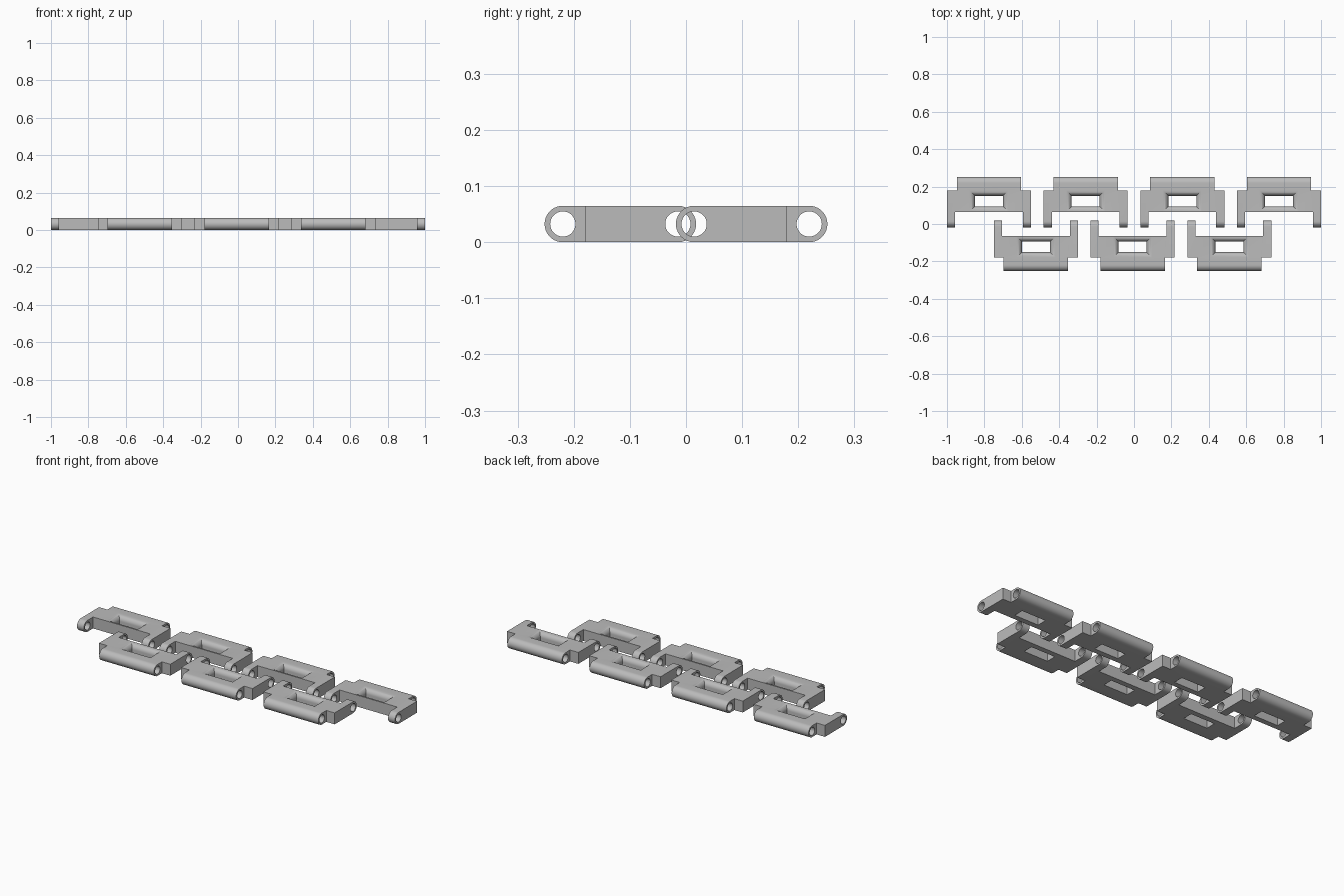
import bpy, bmesh, math
from mathutils import Matrix

if "Cube" in bpy.data.objects:
    bpy.data.objects.remove(bpy.data.objects["Cube"], do_unlink=True)

HEIGHT = 0.065
R = HEIGHT / 2                      # rounded hinge ends
PIN_R = 0.0225
ARM_Y, TAB_Y = 0.0145, 0.2195       # pin hole centres
BODY_FRONT, SHOULDER = 0.064, 0.18
HALF, TAB_HALF, ARM_IN = 0.2245, 0.172, 0.181

grey = bpy.data.materials.new("plain grey")
grey.use_nodes = True
COLOUR = (0.5, 0.5, 0.5, 1)
grey.diffuse_color = COLOUR
grey.node_tree.nodes["Principled BSDF"].inputs["Base Color"].default_value = COLOUR


def loft(name, rings):
    """Solid skinned through matching rings of points."""
    bm = bmesh.new()
    loops = [[bm.verts.new(p) for p in ring] for ring in rings]
    for a, b in zip(loops, loops[1:]):
        for i in range(len(a)):
            j = (i + 1) % len(a)
            bm.faces.new((a[i], a[j], b[j], b[i]))
    bm.faces.new(loops[0])
    bm.faces.new(loops[-1])
    bmesh.ops.recalc_face_normals(bm, faces=bm.faces)
    mesh = bpy.data.meshes.new(name)
    bm.to_mesh(mesh)
    bm.free()
    mesh.materials.append(grey)
    obj = bpy.data.objects.new(name, mesh)
    bpy.context.collection.objects.link(obj)
    return obj


def arc(cy, r, start, end, n):
    steps = [start + (end - start) * i / n for i in range(n + 1)]
    return [(cy + r * math.cos(a), R + r * math.sin(a)) for a in steps]


def bar(name, profile):
    """Side profile swept across the whole link."""
    return loft(name, [[(x, y, z) for y, z in profile] for x in (-0.3, 0.3)])


# Plan outline: wide body, narrower rear tab, two front arms
right = [(ARM_IN, BODY_FRONT), (ARM_IN, -0.05), (HALF, -0.05),
         (HALF, SHOULDER), (TAB_HALF, SHOULDER), (TAB_HALF, 0.3)]
plan = right + [(-x, y) for x, y in reversed(right)]
link = loft("chain_link", [[(x, y, z) for x, y in plan] for z in (-0.02, HEIGHT + 0.02)])

# Rounded-end side shape, pin holes and flared window
quarter = math.pi / 2
side = bar("side_shape", arc(TAB_Y, R, -quarter, quarter, 20)
           + arc(ARM_Y, R, quarter, 3 * quarter, 20))
pins = [bar("pin_cutter", arc(y, PIN_R, 0, 2 * math.pi, 32)[:-1]) for y in (ARM_Y, TAB_Y)]


def window_ring(offset, z):
    x, y0, y1 = 0.075 + offset, 0.094 - offset, 0.151 + offset
    return [(-x, y0, z), (x, y0, z), (x, y1, z), (-x, y1, z)]


FLARE = 0.029
rings = [window_ring(FLARE, HEIGHT + 0.02)]
for i in range(9):
    a = quarter * i / 8
    rings.append(window_ring(FLARE * (1 - math.sin(a)), HEIGHT - FLARE * (1 - math.cos(a))))
rings.append(window_ring(0, -0.02))
window = loft("window_cutter", rings)

cutters = [(side, 'INTERSECT')] + [(c, 'DIFFERENCE') for c in pins + [window]]
for cutter, operation in cutters:
    cutter.hide_render = True
    mod = link.modifiers.new(cutter.name, 'BOOLEAN')
    mod.object, mod.operation, mod.solver = cutter, operation, 'EXACT'

# Bake the finished link, then discard the cutters
graph = bpy.context.evaluated_depsgraph_get()
link_mesh = bpy.data.meshes.new_from_object(link.evaluated_get(graph))
link_mesh.name = "chain_link"
for obj in [link] + [c for c, _ in cutters]:
    bpy.data.objects.remove(obj, do_unlink=True)
link_mesh.materials.clear()
link_mesh.materials.append(grey)

# Lay out the two staggered rows
PITCH = 0.517
rows = (("back_link", 4, -0.7755, 0), ("front_link", 3, -0.5245, math.pi))
for name, count, first, turn in rows:
    for i in range(count):
        obj = bpy.data.objects.new(f"{name}_{i + 1}", link_mesh)
        bpy.context.collection.objects.link(obj)
        obj.matrix_world = Matrix.Translation((first + PITCH * i, 0, 0)) @ Matrix.Rotation(turn, 4, 'Z')

# Smooth the curved surfaces and keep the edges crisp
bpy.ops.object.select_all(action='DESELECT')
obj.select_set(True)
bpy.context.view_layer.objects.active = obj
bpy.ops.object.shade_smooth_by_angle(angle=math.radians(30))
